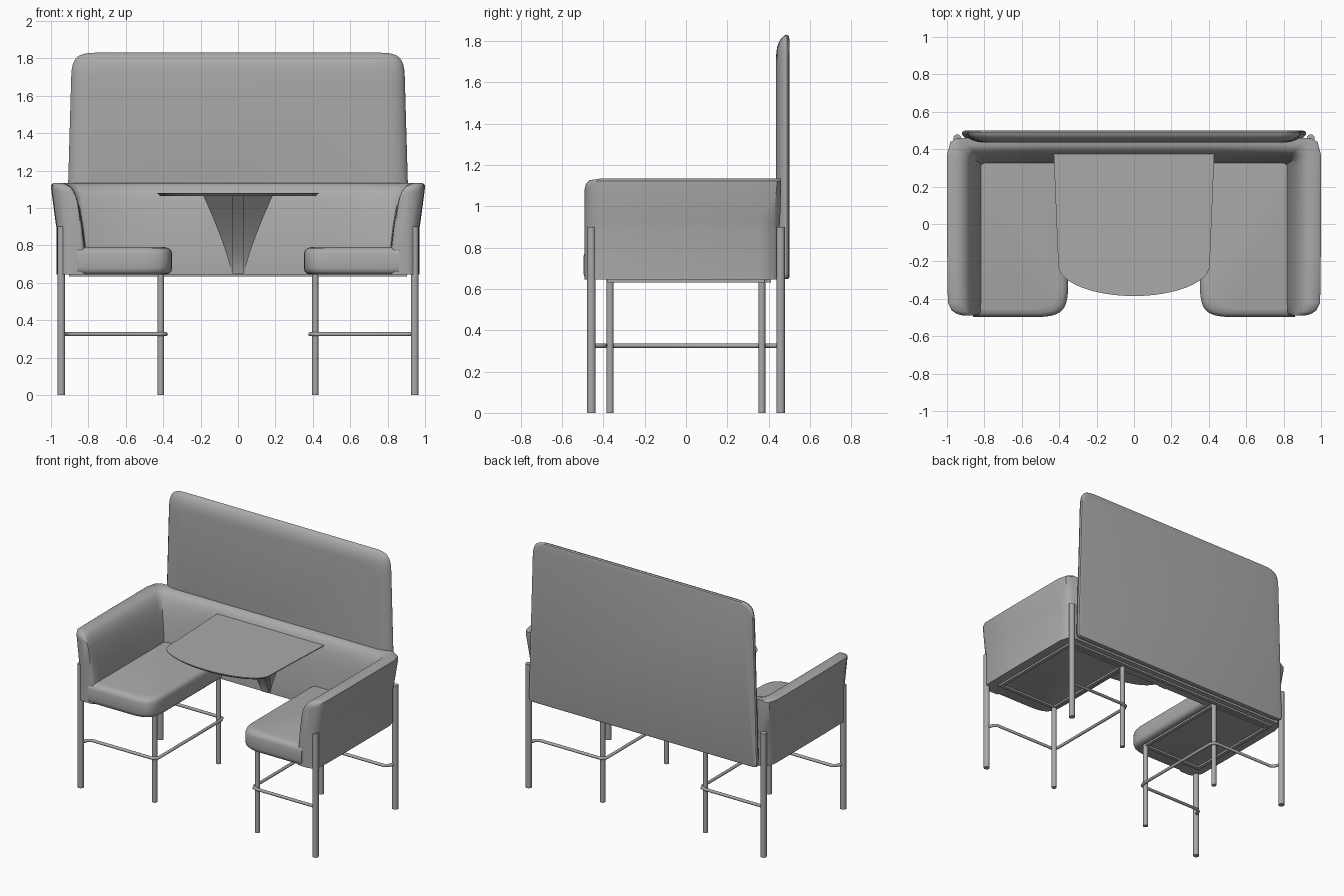
import bpy, bmesh, math
from mathutils import Vector

cube = bpy.data.objects.get("Cube")
if cube:
    bpy.data.objects.remove(cube)

grey = bpy.data.materials.new("plain_grey")
grey.use_nodes = True
grey.diffuse_color = (0.4, 0.4, 0.4, 1)
grey.node_tree.nodes["Principled BSDF"].inputs["Base Color"].default_value = (0.4, 0.4, 0.4, 1)


def finish(ob, angle=35):
    ob.data.materials.append(grey)
    bpy.ops.object.select_all(action='DESELECT')
    ob.select_set(True)
    bpy.context.view_layer.objects.active = ob
    bpy.ops.object.shade_smooth_by_angle(angle=math.radians(angle))
    return ob


def loft(name, rings, angle=35):
    """Skin a list of equal closed rings and cap both ends."""
    bm = bmesh.new()
    rows = [[bm.verts.new(p) for p in ring] for ring in rings]
    n = len(rows[0])
    for a, b in zip(rows, rows[1:]):
        for i in range(n):
            j = (i + 1) % n
            bm.faces.new((a[i], a[j], b[j], b[i]))
    bm.faces.new(rows[0])
    bm.faces.new(rows[-1])
    bmesh.ops.recalc_face_normals(bm, faces=bm.faces)
    mesh = bpy.data.meshes.new(name)
    bm.to_mesh(mesh)
    bm.free()
    ob = bpy.data.objects.new(name, mesh)
    bpy.context.collection.objects.link(ob)
    return finish(ob, angle)


def rounded(corners, steps=8):
    """2D polygon whose (a, b, radius) corners are rounded."""
    pts = []
    for i, (a, b, r) in enumerate(corners):
        c = Vector((a, b))
        p = Vector(corners[i - 1][:2])
        q = Vector(corners[(i + 1) % len(corners)][:2])
        if r == 0:
            pts.append(c)
            continue
        s, e = c + (p - c).normalized() * r, c + (q - c).normalized() * r
        for k in range(steps + 1):
            t = k / steps
            # blend of a quadratic curve, pulled slightly towards the corner
            w = 1.5 * t * (1 - t) * 2
            d = (1 - t) ** 2 + w + t ** 2
            pts.append((s * (1 - t) ** 2 + c * w + e * t ** 2) / d)
    return pts


def box(name, x, y, z, sx, sy, sz):
    bpy.ops.mesh.primitive_cube_add(size=1, location=(x, y, z))
    ob = bpy.context.object
    ob.name = name
    ob.scale = (sx, sy, sz)
    return finish(ob)


def leg(name, x, y, r, top):
    bpy.ops.mesh.primitive_cylinder_add(vertices=20, radius=r, depth=top, location=(x, y, top / 2))
    bpy.context.object.name = name
    finish(bpy.context.object)


def tube(name, pts, r):
    cu = bpy.data.curves.new(name, 'CURVE')
    cu.dimensions = '3D'
    cu.bevel_depth = r
    cu.bevel_resolution = 3
    cu.use_fill_caps = True
    sp = cu.splines.new('POLY')
    sp.points.add(len(pts) - 1)
    for p, co in zip(sp.points, pts):
        p.co = (*co, 1)
    ob = bpy.data.objects.new(name, cu)
    bpy.context.collection.objects.link(ob)
    cu.materials.append(grey)


# Arms and low backrest: one padded section swept round a U
section = [(0, 0.645), (0, 0.89), (-0.04, 0.93), (-0.18, 1.10), (-0.18, 1.123), (-0.1, 1.133),
           (0.2, 1.133), (0.38, 1.122), (0.52, 1.10), (0.65, 1.055), (0.76, 0.99),
           (0.86, 0.90), (0.94, 0.80), (1, 0.70), (1, 0.645)]
# outer x, outer y, inner x, inner y, height of the upper part
half = [(0.90, -0.49, 0.835, -0.49, 0.8), (0.925, -0.483, 0.825, -0.487, 0.9),
        (0.95, -0.465, 0.815, -0.475, 0.97), (0.967, -0.42, 0.81, -0.42, 1),
        (0.97, -0.15, 0.81, -0.15, 1), (0.97, 0.36, 0.81, 0.29, 1),
        (0.955, 0.42, 0.808, 0.312, 1), (0.92, 0.45, 0.79, 0.32, 1), (0.5, 0.45, 0.5, 0.32, 1)]
stations = half + [(-a, b, -c, d, s) for a, b, c, d, s in reversed(half)]
rings = []
for ox, oy, ix, iy, s in stations:
    ring = []
    for t, z in section:
        height = z if z < 0.9 else 0.9 + (z - 0.9) * s
        ring.append((ox + (ix - ox) * t, min(oy + (iy - oy) * t, 0.46), height))
    rings.append(ring)
loft("arms_and_backrest", rings, 40)

# Tall back panel with a softly rounded front rim
rings = []
for y, d in [(0.5, 0.02), (0.497, 0.006), (0.488, 0), (0.475, 0.004), (0.46, 0.018),
             (0.448, 0.04), (0.44, 0.065), (0.436, 0.1)]:
    outline = rounded([(-0.922 + d, 0.648 + d / 3, 0.04), (0.922 - d, 0.648 + d / 3, 0.04),
                       (0.888 - d, 1.83 - d, 0.13), (-0.888 + d, 1.83 - d, 0.13)])
    rings.append([(p.x, y, p.y) for p in outline])
loft("tall_back_panel", rings, 40)

# Table top: straight sides, curved front, undercut edge
rings = []
for z, k in [(1.08, 1), (1.076, 1), (1.063, 0.965)]:
    ring = [(0.43 * k, 0.39, z)]
    for i in range(33):
        a = math.pi * i / 32
        ring.append((0.405 * k * math.cos(a), (-0.22 - 0.165 * math.sin(a)) * k, z))
    ring.append((-0.43 * k, 0.39, z))
    rings.append(ring)
loft("table_top", rings)

# Flared table bracket with a centre rib
flare, rib = [], []
for i in range(13):
    t = i / 12
    z = 0.65 + 0.415 * t
    w = 0.035 + 0.15 * t ** 1.25
    f = 0.32 - 0.27 * t ** 1.4
    flare.append([(-w, 0.4, z), (-w, f, z), (w, f, z), (w, 0.4, z)])
    rib.append([(-0.03, 0.4, z), (-0.03, f - 0.012, z), (0.03, f - 0.012, z), (0.03, 0.4, z)])
loft("table_bracket", flare)
loft("bracket_rib", rib)

# Mirrored seats, legs, stretchers and underframes
for side, s in (("left", 1), ("right", -1)):
    rings = []
    for z, d in [(0.645, 0.03), (0.65, 0.014), (0.662, 0.004), (0.68, 0), (0.755, 0),
                 (0.773, 0.006), (0.785, 0.02), (0.791, 0.045)]:
        plan = rounded([(0.86, -0.497 + d, 0), (0.352 + d, -0.497 + d, 0.17),
                        (0.352 + d, 0.36, 0), (0.86, 0.36, 0)], 12)
        rings.append([(s * p.x, p.y, z) for p in plan])
    loft(side + "_seat", rings, 40)

    for end, e in (("front", -1), ("back", 1)):
        leg(f"{side}_{end}_outer_leg", s * 0.945, e * 0.458, 0.021, 0.9)
        leg(f"{side}_{end}_inner_leg", s * 0.413, e * 0.367, 0.017, 0.65)
        box(f"{side}_{end}_underframe_bar", s * 0.65, e * 0.367, 0.64, 0.5, 0.025, 0.016)
    for x in (0.413, 0.89):
        box(side + "_underframe_rail", s * x, 0, 0.64, 0.025, 0.75, 0.016)

    run = [(0.945, -0.458), (0.925, -0.41), (0.90, -0.392), (0.425, -0.392), (0.398, -0.385),
           (0.386, -0.36)]
    run += [(x, -y) for x, y in reversed(run)]
    tube(side + "_stretcher", [(s * x, y, 0.325) for x, y in run], 0.011)

# Rail under the backrest
box("back_rail", 0, 0.40, 0.64, 1.8, 0.025, 0.016)
